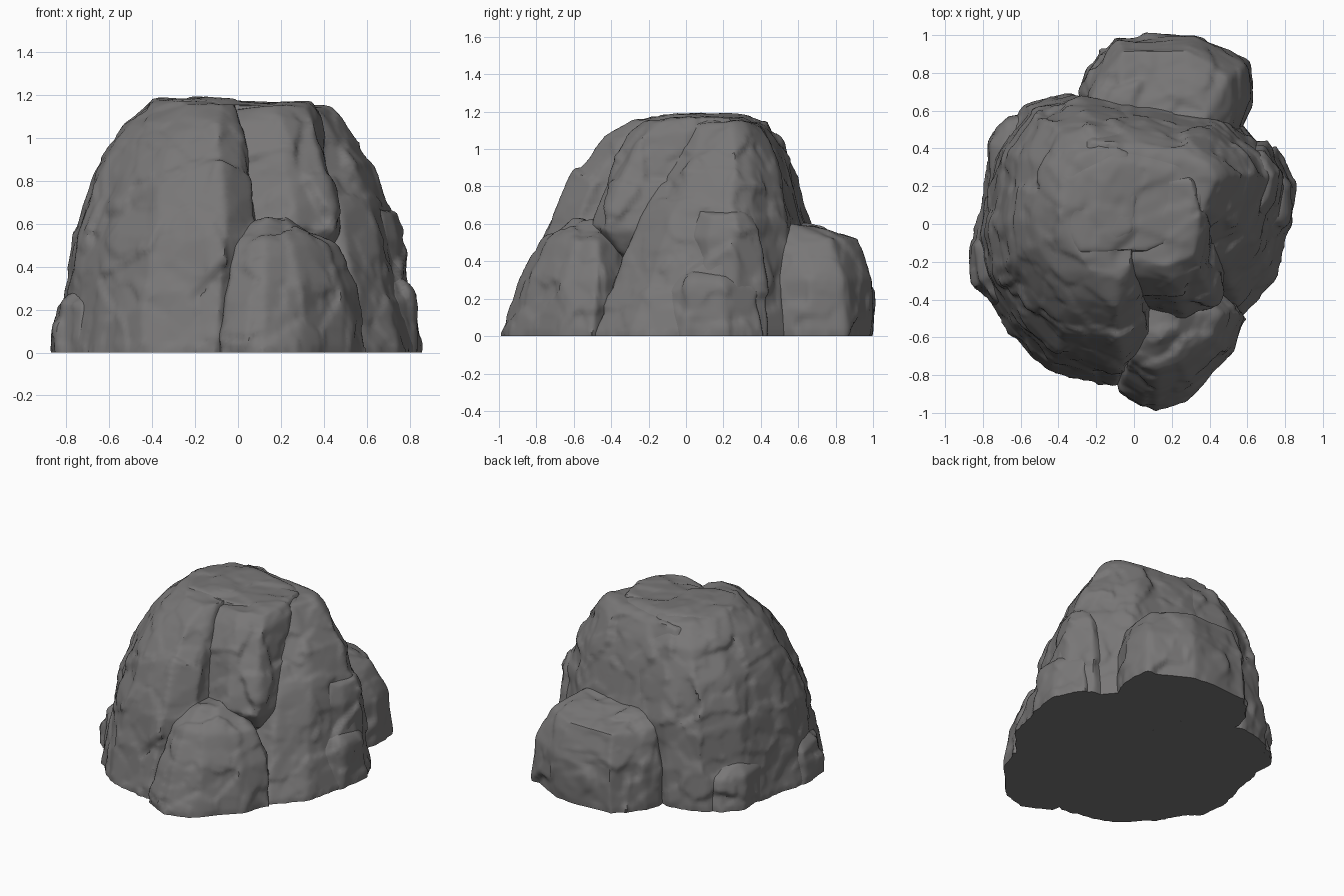
import bpy
import bmesh
import random
from mathutils import Vector, noise

random.seed(4)
cube = bpy.data.objects.get("Cube")
if cube:
    bpy.data.objects.remove(cube)

stone = bpy.data.materials.new("grey_stone")
stone.use_nodes = True
stone.diffuse_color = (0.19, 0.185, 0.185, 1)
stone.node_tree.nodes["Principled BSDF"].inputs["Base Color"].default_value = stone.diffuse_color


def chisel(p, size):
    """Height of a randomly tilted flat chip at p."""
    seed = noise.voronoi(p / size)[1][0]
    tilt = noise.cell_vector(seed * 7.3) - Vector((0.5, 0.5, 0.5))
    return (p / size - seed).dot(tilt) * size


def rock(name, outline, rings, rough=0.55, voxel=0.018):
    """Hull of an outline fitted to each ring (z, x0, x1, y0, y1), then chipped."""
    xs, ys = zip(*outline)
    lo_x, lo_y = min(xs), min(ys)
    wide, deep = max(xs) - lo_x, max(ys) - lo_y
    bm = bmesh.new()
    for i, (z, x0, x1, y0, y1) in enumerate(rings):
        for x, y in outline:
            wobble = random.uniform(-0.015, 0.015) if i else 0
            bm.verts.new((x0 + (x - lo_x) / wide * (x1 - x0),
                          y0 + (y - lo_y) / deep * (y1 - y0), z + wobble))
    hull = bmesh.ops.convex_hull(bm, input=bm.verts[:])
    loose = set(hull["geom_interior"]) | set(hull["geom_unused"])
    bmesh.ops.delete(bm, geom=[v for v in loose if isinstance(v, bmesh.types.BMVert)],
                     context="VERTS")
    mesh = bpy.data.meshes.new(name)
    bm.to_mesh(mesh)
    bm.free()
    obj = bpy.data.objects.new(name, mesh)
    bpy.context.collection.objects.link(obj)

    # Even grid, so that chips can be carved anywhere
    remesh = obj.modifiers.new("grid", "REMESH")
    remesh.mode = "VOXEL"
    remesh.voxel_size = voxel
    graph = bpy.context.evaluated_depsgraph_get()
    mesh = bpy.data.meshes.new_from_object(obj.evaluated_get(graph))
    obj.modifiers.clear()
    obj.data = mesh
    mesh.name = name

    bm = bmesh.new()
    bm.from_mesh(mesh)
    bm.normal_update()
    floor = rings[0][0]
    base = [v for v in bm.verts if v.co.z < floor + 0.012]
    normals = {v: v.normal.copy() for v in bm.verts}
    for v, n in normals.items():
        p = v.co.copy()
        cut = chisel(p, 0.3) * 0.3 + chisel(p + Vector((5, 3, 1)), 0.14) * 0.3
        v.co += n * cut * rough
    for _ in range(2):
        bmesh.ops.smooth_vert(bm, verts=bm.verts[:], factor=0.5,
                              use_axis_x=True, use_axis_y=True, use_axis_z=True)
    for v in base:
        v.co.z = floor
    for v in bm.verts:
        v.co.z = max(v.co.z, floor)
    bm.to_mesh(mesh)
    bm.free()
    mesh.materials.clear()
    mesh.materials.append(stone)
    bpy.ops.object.select_all(action="DESELECT")
    obj.select_set(True)
    bpy.context.view_layer.objects.active = obj
    bpy.ops.object.shade_smooth_by_angle(angle=0.6)


# Large slab forming the left half
rock("left_slab",
     [(-.87, -.08), (-.84, -.32), (-.68, -.57), (-.47, -.78), (-.1, -.87), (.06, -.7),
      (.12, .3), (0, .62), (-.35, .69), (-.6, .62), (-.77, .37)],
     [(0, -.86, .11, -.87, .69), (.55, -.77, .15, -.76, .67), (.85, -.67, .09, -.61, .6),
      (1.05, -.53, .03, -.45, .52), (1.16, -.4, .02, -.29, .4)])

# Sloping slab forming the right half
rock("right_slab",
     [(-.2, -.3), (.1, -.48), (.6, -.5), (.76, -.3), (.86, .13), (.8, .3),
      (.58, .53), (.2, .62), (-.2, .64), (-.3, .2)],
     [(0, -.4, .86, -.5, .64), (.6, -.4, .74, -.25, .63), (.88, -.35, .63, -.11, .55),
      (1.05, -.35, .49, -.03, .49), (1.13, -.3, .43, 0, .44)])

# Flat crown joining the tops
rock("crown",
     [(-.42, 0), (-.3, -.2), (.1, -.2), (.4, -.05), (.44, .2), (.3, .4), (-.1, .48), (-.4, .35)],
     [(.9, -.46, .42, -.16, .48), (1.12, -.43, .4, -.16, .43), (1.17, -.38, .34, -.15, .34)], 0.4)

# Hanging column between the two slabs
rock("middle_column",
     [(0, -.15), (.02, -.45), (.25, -.5), (.42, -.42), (.45, -.1), (.4, .2), (.05, .2)],
     [(.4, .1, .4, -.36, .1), (.57, 0, .49, -.51, .15), (.9, -.04, .42, -.4, .2),
      (1.08, -.06, .39, -.3, .25), (1.16, -.06, .35, -.22, .25)])

# Boulder at the front
rock("front_boulder",
     [(-.1, -.7), (-.07, -.9), (.12, -1), (.3, -.93), (.5, -.72), (.6, -.5),
      (.4, -.3), (.05, -.3)],
     [(0, -.11, .6, -1, -.3), (.3, -.09, .57, -.9, -.3), (.5, -.04, .47, -.78, -.35),
      (.62, .04, .22, -.64, -.4)])

# Boulder at the back
rock("back_boulder",
     [(-.3, .7), (-.25, .82), (-.1, 1), (.32, 1), (.6, .85), (.63, .65), (.5, .4), (-.2, .4)],
     [(0, -.3, .63, .4, 1), (.3, -.29, .63, .4, .99), (.51, -.22, .53, .4, .92),
      (.6, -.1, .38, .4, .62)])

# Low ledges around the foot: name, centre, half widths, height
octagon = [(1, .3), (.5, 1), (-.4, .9), (-1, .4), (-.9, -.5), (-.3, -1), (.5, -.8), (.9, -.4)]
for name, x, y, w, d, h in [
        ("left_ledge", -.67, -.2, .2, .26, .29),
        ("left_rear_ledge", -.58, .33, .21, .28, .3),
        ("right_ledge", .61, .2, .2, .25, .66),
        ("right_foot", .66, .12, .2, .3, .34)]:
    rock(name, octagon,
         [(0, x - w, x + w, y - d, y + d),
          (h * .8, x - w * .9, x + w * .84, y - d * .85, y + d * .85),
          (h, x - w * .6, x + w * .65, y - d * .6, y + d * .6)])
